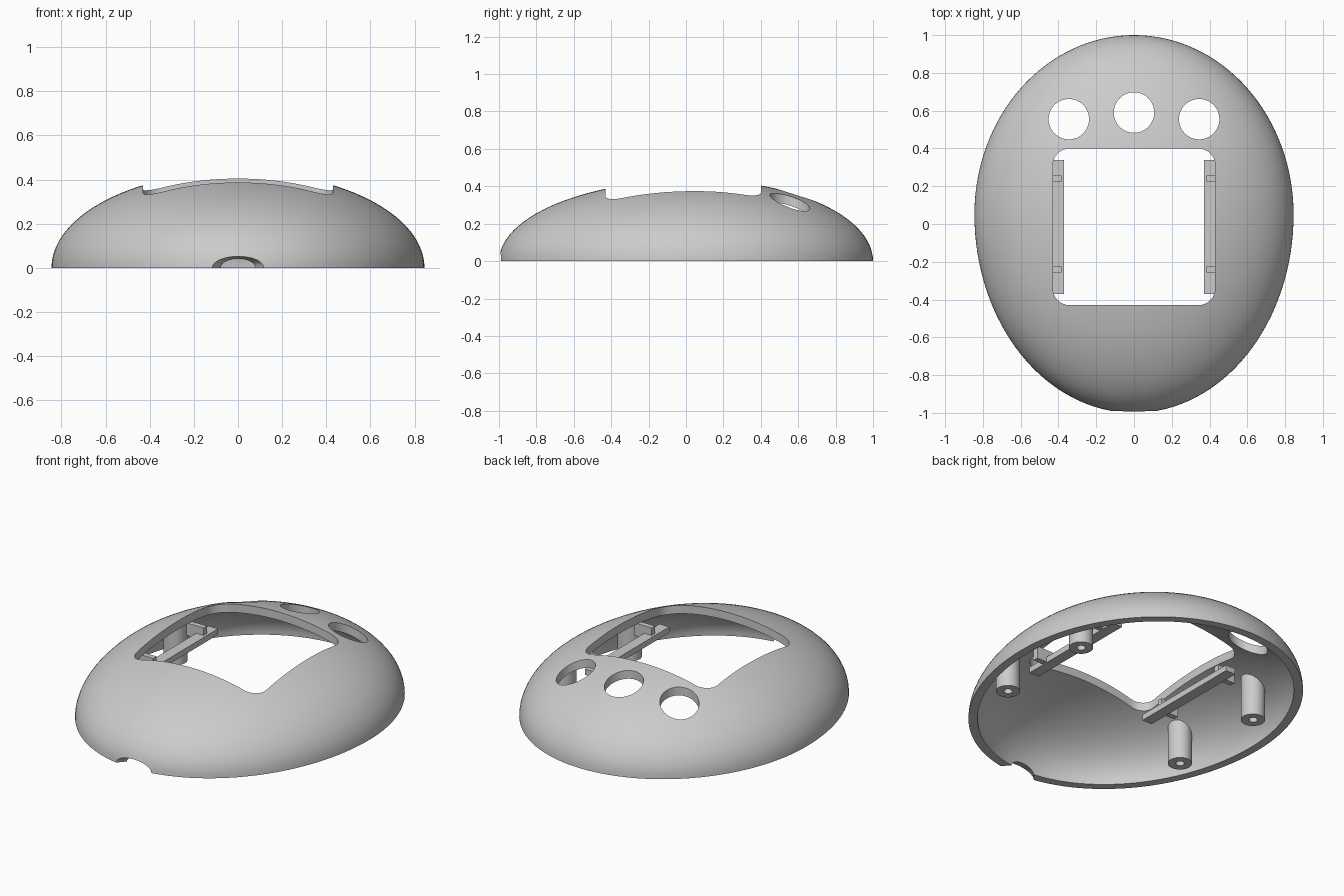
import bpy, bmesh, math
from mathutils import Matrix, Vector

cube = bpy.data.objects.get("Cube")
if cube:
    bpy.data.objects.remove(cube, do_unlink=True)

WIDTH, HEIGHT, BACK, FRONT, MID_Y, WALL = 0.845, 0.435, 0.95, 1.05, 0.05, 0.05
SEGS, ROWS = 128, 28

grey = bpy.data.materials.new("light_grey_plastic")
grey.use_nodes = True
colour = (0.6, 0.6, 0.6, 1)
grey.diffuse_color = colour
grey.node_tree.nodes["Principled BSDF"].inputs["Base Color"].default_value = colour


def finish(name, bm):
    bmesh.ops.recalc_face_normals(bm, faces=bm.faces[:])
    mesh = bpy.data.meshes.new(name)
    bm.to_mesh(mesh)
    bm.free()
    mesh.materials.append(grey)
    obj = bpy.data.objects.new(name, mesh)
    bpy.context.collection.objects.link(obj)
    return obj


def egg_layer(bm, inset):
    """Half egg surface; returns its bottom ring."""
    rings = []
    for r in range(ROWS):
        t = math.pi / 2 * r / ROWS
        ring = []
        for s in range(SEGS):
            a = math.tau * s / SEGS
            depth = (BACK if math.sin(a) > 0 else FRONT) - inset
            ring.append(bm.verts.new(((WIDTH - inset) * math.cos(t) * math.cos(a),
                                      MID_Y + depth * math.cos(t) * math.sin(a),
                                      (HEIGHT - inset) * math.sin(t))))
        rings.append(ring)
    for low, high in zip(rings, rings[1:]):
        bridge(bm, low, high)
    tip = bm.verts.new((0, MID_Y, HEIGHT - inset))
    for s in range(SEGS):
        bm.faces.new((rings[-1][s], rings[-1][(s + 1) % SEGS], tip))
    return rings[0]


def bridge(bm, a, b):
    n = len(a)
    for s in range(n):
        bm.faces.new((a[s], a[(s + 1) % n], b[(s + 1) % n], b[s]))


def loft(name, loop_a, loop_b):
    """Closed solid between two matching point loops."""
    bm = bmesh.new()
    a = [bm.verts.new(p) for p in loop_a]
    b = [bm.verts.new(p) for p in loop_b]
    bridge(bm, a, b)
    bm.faces.new(a)
    bm.faces.new(b)
    return finish(name, bm)


def cylinder(name, x, y, radius, z0, z1, n=48):
    def ring(z):
        return [(x + radius * math.cos(math.tau * i / n),
                 y + radius * math.sin(math.tau * i / n), z) for i in range(n)]
    return loft(name, ring(z0), ring(z1))


def box(name, x0, x1, y0, y1, z0, z1):
    bm = bmesh.new()
    bmesh.ops.create_cube(bm, size=1)
    for v in bm.verts:
        v.co = Vector(((x0, x1)[v.co.x > 0], (y0, y1)[v.co.y > 0], (z0, z1)[v.co.z > 0]))
    return finish(name, bm)


def boolean(obj, cutter, operation="DIFFERENCE", keep=False):
    mod = obj.modifiers.new("cut", "BOOLEAN")
    mod.operation, mod.object, mod.solver = operation, cutter, "EXACT"
    bpy.context.view_layer.update()
    result = bpy.data.meshes.new_from_object(obj.evaluated_get(bpy.context.evaluated_depsgraph_get()))
    obj.modifiers.clear()
    obj.data = result
    if not keep:
        bpy.data.objects.remove(cutter, do_unlink=True)


def smooth(obj):
    bpy.ops.object.select_all(action="DESELECT")
    obj.select_set(True)
    bpy.context.view_layer.objects.active = obj
    bpy.ops.object.shade_smooth_by_angle(angle=math.radians(35))


# Hollow egg-shaped upper case
bm = bmesh.new()
bridge(bm, egg_layer(bm, 0), egg_layer(bm, WALL))
case = finish("case_shell", bm)

# Rounded screen window
corner = 0.09
outline = []
for cx, cy, start in ((0.43, 0.40, 0), (-0.43, 0.40, 90), (-0.43, -0.43, 180), (0.43, -0.43, 270)):
    for i in range(9):
        a = math.radians(start + i * 90 / 8)
        outline.append((cx - math.copysign(corner, cx) + corner * math.cos(a),
                        cy - math.copysign(corner, cy) + corner * math.sin(a)))
boolean(case, loft("window_cutter", [(x, y, 0.15) for x, y in outline], [(x, y, 0.6) for x, y in outline]))

# Three button holes
for x, y in ((-0.345, 0.555), (0, 0.59), (0.345, 0.555)):
    boolean(case, cylinder("button_cutter", x, y, 0.107, 0.1, 0.6, 64))


# Flared cord notch in the front rim
def notch_ring(y, half_width, height):
    return [(half_width * math.cos(math.tau * i / 32), y, height * math.sin(math.tau * i / 32))
            for i in range(32)]


boolean(case, loft("notch_cutter", notch_ring(-1.01, 0.135, 0.056), notch_ring(-0.93, 0.065, 0.038)))
smooth(case)

# Solid egg that trims inner parts within the wall
bm = bmesh.new()
bm.faces.new(egg_layer(bm, WALL * 0.6))
trim = finish("trim_helper", bm)
trim.hide_render = True

for side, sx in (("left", 1), ("right", -1)):
    # Screw posts
    for place, y in (("front", -0.34), ("back", 0.28)):
        post = cylinder(f"{side}_{place}_screw_post", sx * 0.612, y, 0.066, -0.05, 0.4)
        boolean(post, trim, "INTERSECT", keep=True)
        boolean(post, cylinder("screw_cutter", sx * 0.612, y, 0.024, -0.1, 0.14, 24))
        smooth(post)
    # Screen rail and its two brackets
    xs = sorted((sx * 0.37, sx * 0.435))
    box(f"{side}_screen_rail", *xs, -0.37, 0.34, 0.195, 0.23)
    for place, y in (("front", -0.24), ("back", 0.24)):
        xs = sorted((sx * 0.385, sx * 0.50))
        bracket = box(f"{side}_{place}_rail_bracket", *xs, y - 0.016, y + 0.016, 0.2, 0.275)
        boolean(bracket, trim, "INTERSECT", keep=True)

bpy.data.objects.remove(trim, do_unlink=True)
